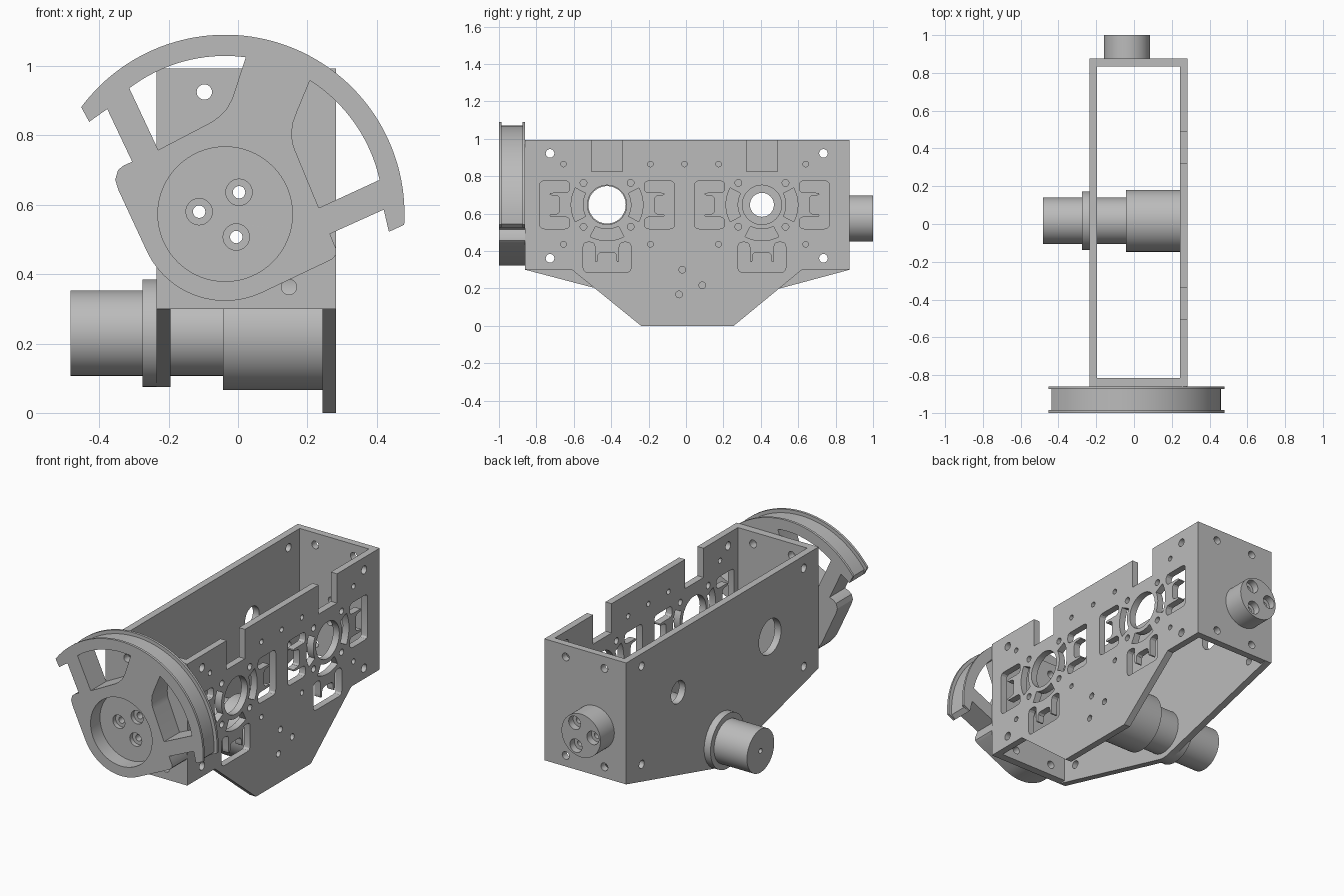
import bpy, bmesh
from math import cos, sin, radians
from mathutils import Vector

if "Cube" in bpy.data.objects:
    bpy.data.objects.remove(bpy.data.objects["Cube"])

grey = bpy.data.materials.new("plain grey")
grey.use_nodes = True
grey.diffuse_color = (0.5, 0.5, 0.5, 1)
grey.node_tree.nodes["Principled BSDF"].inputs["Base Color"].default_value = (0.5, 0.5, 0.5, 1)


def arc(cx, cy, r, a, b, n=24):
    angles = [radians(a + (b - a) * i / n) for i in range(n + 1)]
    return [(cx + r * cos(t), cy + r * sin(t)) for t in angles]


def circle(cx, cy, r, n=32):
    return arc(cx, cy, r, 0, 360, n)[:-1]


def rounded(points, r):
    """Round every corner of a polygon with a short curve."""
    out = []
    for i, p in enumerate(points):
        p, a, b = Vector(p), Vector(points[i - 1]), Vector(points[(i + 1) % len(points)])
        s = p + (a - p).normalized() * min(r, (a - p).length * 0.45)
        e = p + (b - p).normalized() * min(r, (b - p).length * 0.45)
        for t in (0, 0.33, 0.67, 1):
            out.append(tuple(s * (1 - t) ** 2 + p * 2 * t * (1 - t) + e * t * t))
    return out


def prism(name, axis, lo, hi, outline, holes=()):
    """Extrude an outline with holes along x (profile in y,z) or y (profile in x,z)."""
    curve = bpy.data.curves.new(name, "CURVE")
    curve.dimensions, curve.fill_mode = "2D", "BOTH"
    curve.extrude = (hi - lo) / 2
    for loop in [outline, *holes]:
        spline = curve.splines.new("POLY")
        spline.points.add(len(loop) - 1)
        for point, (u, v) in zip(spline.points, loop):
            point.co = (u, v, 0, 1)
        spline.use_cyclic_u = True
    helper = bpy.data.objects.new(name + "_curve", curve)
    bpy.context.collection.objects.link(helper)
    bpy.context.view_layer.update()
    graph = bpy.context.evaluated_depsgraph_get()
    mesh = bpy.data.meshes.new_from_object(helper.evaluated_get(graph))
    bpy.data.objects.remove(helper)
    bm = bmesh.new()
    bm.from_mesh(mesh)
    mid = (lo + hi) / 2
    for vert in bm.verts:
        u, v, w = vert.co
        vert.co = (w + mid, u, v) if axis == "x" else (u, w + mid, v)
    bmesh.ops.remove_doubles(bm, verts=bm.verts, dist=0.0001)
    bmesh.ops.recalc_face_normals(bm, faces=bm.faces)
    bm.to_mesh(mesh)
    bm.free()
    mesh.materials.clear()
    mesh.materials.append(grey)
    mesh.shade_smooth()
    mesh.set_sharp_from_angle(angle=radians(30))
    mesh.name = name
    obj = bpy.data.objects.new(name, mesh)
    bpy.context.collection.objects.link(obj)
    return obj


# Housing extents
FRONT, BACK, TOP, LOW = -0.86, 0.875, 0.993, 0.3
RIGHT_OUT, RIGHT_IN, LEFT_IN, LEFT_OUT = -0.235, -0.195, 0.243, 0.282
BORE_Z, BORES = 0.647, (-0.422, 0.406)
corners = [circle(y, z, 0.023) for y in (-0.727, 0.735) for z in (0.922, 0.361)]


# Servo mounting pattern: arc slots, bracket slots and screw holes round a bore
def bracket(cy, cz, direction):
    shape = [(0.2, 0.128), (0.36, 0.128), (0.36, -0.128), (0.2, -0.128),
             (0.2, -0.065), (0.307, -0.065), (0.307, -0.05), (0.254, -0.05),
             (0.254, 0.05), (0.307, 0.05), (0.307, 0.065), (0.2, 0.065)]
    dx, dz = direction
    return rounded([(cy + u * dx - v * dz, cz + u * dz + v * dx) for u, v in shape], 0.025)


def mounting_pattern(cy, cz):
    loops = [circle(cy, cz, 0.105, 48)]
    for angle, direction in ((0, (1, 0)), (180, (-1, 0)), (270, (0, -1))):
        loops.append(arc(cy, cz, 0.192, angle - 28, angle + 28, 12)
                     + arc(cy, cz, 0.13, angle + 28, angle - 28, 12))
        loops.append(bracket(cy, cz, direction))
    loops += [circle(cy + sy * 0.126, cz + sz * 0.117, 0.018, 20)
              for sy in (-1, 1) for sz in (-1, 1)]
    return loops


# Left plate with notches and hole patterns
plate = [(FRONT, TOP)]
for a, b in ((-0.505, -0.34), (0.324, 0.49)):
    plate += [(a, TOP), (a, 0.826), (b, 0.826), (b, TOP)]
plate += [(BACK, TOP), (BACK, LOW), (0.62, LOW), (0.255, 0), (-0.24, 0), (-0.61, LOW), (FRONT, LOW)]
holes = corners + [loop for y in BORES for loop in mounting_pattern(y, BORE_Z)]
for y in (-0.655, -0.19, 0.174, 0.64):
    holes += [circle(y, 0.865, 0.015, 20), circle(y, 0.436, 0.015, 20)]
holes.append(circle(-0.008, 0.865, 0.015, 20))
holes += [circle(y, z, 0.018, 20) for y, z in ((-0.02, 0.3), (0.087, 0.217), (-0.037, 0.168))]
prism("left_plate", "x", LEFT_IN, LEFT_OUT, plate, holes)

# Right plate, rounded below round the motor
MY, MZ = 0.017, 0.23
plate = [(FRONT, TOP), (BACK, TOP), (BACK, LOW), *arc(MY, MZ, 0.155, -75, -105, 10), (FRONT, LOW)]
prism("right_plate", "x", RIGHT_OUT, RIGHT_IN, plate,
      corners + [circle(BORES[0], BORE_Z, 0.1, 48), circle(BORES[1], BORE_Z, 0.064, 48)])

# End walls, with the hub screws passing through both
HX, HZ = -0.037, 0.573
SCREWS = ((0.003, 0.636), (-0.112, 0.58), (-0.005, 0.507))
small = [circle(x, z, 0.018, 20) for x, z in SCREWS]
large = [circle(x, z, 0.038, 28) for x, z in SCREWS]
wall = [(RIGHT_IN, LOW), (LEFT_IN, LOW), (LEFT_IN, TOP), (RIGHT_IN, TOP)]
wall_holes = small + [circle(x, z, 0.022) for x in (-0.097, 0.147) for z in (0.925, 0.363)]
prism("front_wall", "y", FRONT, FRONT + 0.045, wall, wall_holes)
prism("back_wall", "y", BACK - 0.04, BACK, wall, wall_holes)

# Back boss with counterbored screws
boss = circle(HX, HZ, 0.123, 64)
prism("back_boss_base", "y", BACK, 0.96, boss, small)
prism("back_boss_end", "y", 0.96, 1.0, boss, large)

# Motor
for name, lo, hi, r in (("motor_gearbox", -0.043, LEFT_IN, 0.164),
                        ("motor_body", RIGHT_IN - 0.02, -0.043, 0.123),
                        ("motor_flange", -0.275, RIGHT_OUT, 0.155)):
    prism(name, "x", lo, hi, circle(MY, MZ, r, 64))
prism("motor_cap", "x", -0.483, -0.275, circle(MY, MZ, 0.123, 64), [circle(MY, MZ, 0.014, 16)])


# Sector pulley: layered flanges, groove and recessed hub
def sector(r):
    return (arc(HX, HZ, r, -3.4, 143.4, 64)
            + [(-0.429, 0.839), (-0.377, 0.876), (-0.305, 0.724), (-0.33, 0.713),
               (-0.346, 0.7), (-0.354, 0.672), (-0.345, 0.643)]
            + arc(HX, HZ, 0.25, 206, 294.5, 28)
            + [(0.27, 0.442), (0.282, 0.455), (0.282, 0.475), (0.265, 0.516),
               (0.42, 0.586), (0.435, 0.522)])


windows = [
    arc(HX, HZ, 0.456, 82.5, 127.3)
    + [(-0.23, 0.758), (-0.075, 0.839), (-0.053, 0.855), (-0.033, 0.876), (-0.017, 0.905)],
    arc(HX, HZ, 0.456, 12.5, 57.6)
    + [(0.17, 0.868), (0.158, 0.835), (0.155, 0.807), (0.157, 0.78), (0.164, 0.758), (0.233, 0.591)],
]
recess = [circle(HX, HZ, 0.194, 64)]
for name, lo, hi, r, cuts in (("pulley_front_flange", -1.0, -0.986, 0.517, recess),
                              ("pulley_groove", -0.986, -0.915, 0.497, recess),
                              ("pulley_hub_floor", -0.915, -0.89, 0.497, large),
                              ("pulley_hub_base", -0.89, -0.874, 0.497, small),
                              ("pulley_back_flange", -0.874, FRONT, 0.517, small)):
    prism(name, "y", lo, hi, sector(r), windows + cuts)
